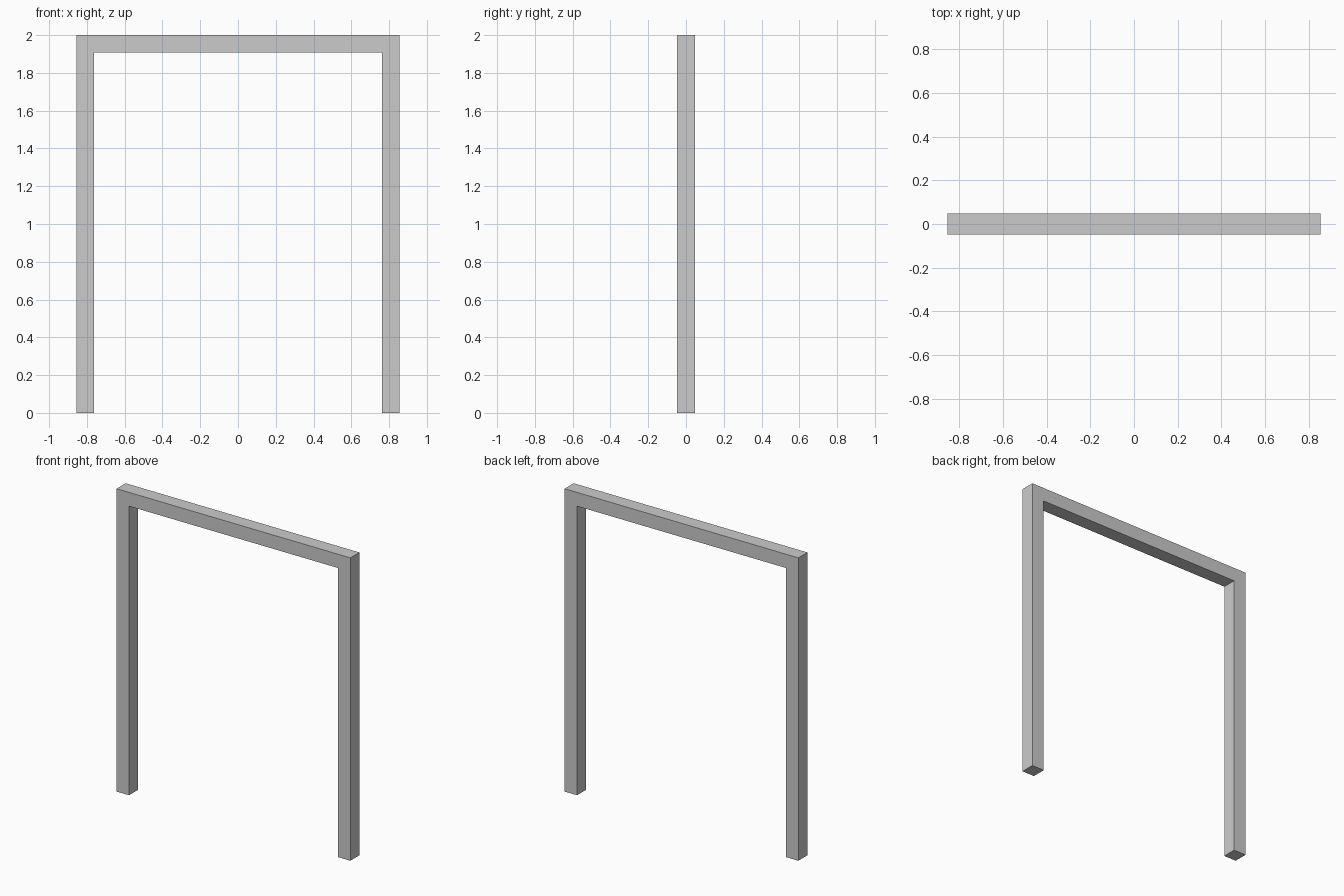
import bpy, bmesh
from mathutils import Vector

if "Cube" in bpy.data.objects:
    bpy.data.objects.remove(bpy.data.objects["Cube"])

HALF_W, HEIGHT, BAR = 0.854, 2.0, 0.091
DEPTH = 0.094

# Outline of the frame seen from the front: two posts joined by a top beam
inner, under = HALF_W - BAR, HEIGHT - BAR
right = [(inner, under), (inner, 0), (HALF_W, 0), (HALF_W, HEIGHT)]
outline = right + [(-x, z) for x, z in reversed(right)]

# Extrude the outline front to back
bm = bmesh.new()
face = bm.faces.new([bm.verts.new((x, -DEPTH / 2, z)) for x, z in outline])
result = bmesh.ops.extrude_face_region(bm, geom=[face])
moved = [v for v in result["geom"] if isinstance(v, bmesh.types.BMVert)]
bmesh.ops.translate(bm, verts=moved, vec=Vector((0, DEPTH, 0)))
bmesh.ops.recalc_face_normals(bm, faces=bm.faces)

mesh = bpy.data.meshes.new("door_frame")
bm.to_mesh(mesh)
bm.free()
bpy.context.collection.objects.link(bpy.data.objects.new("door_frame", mesh))
